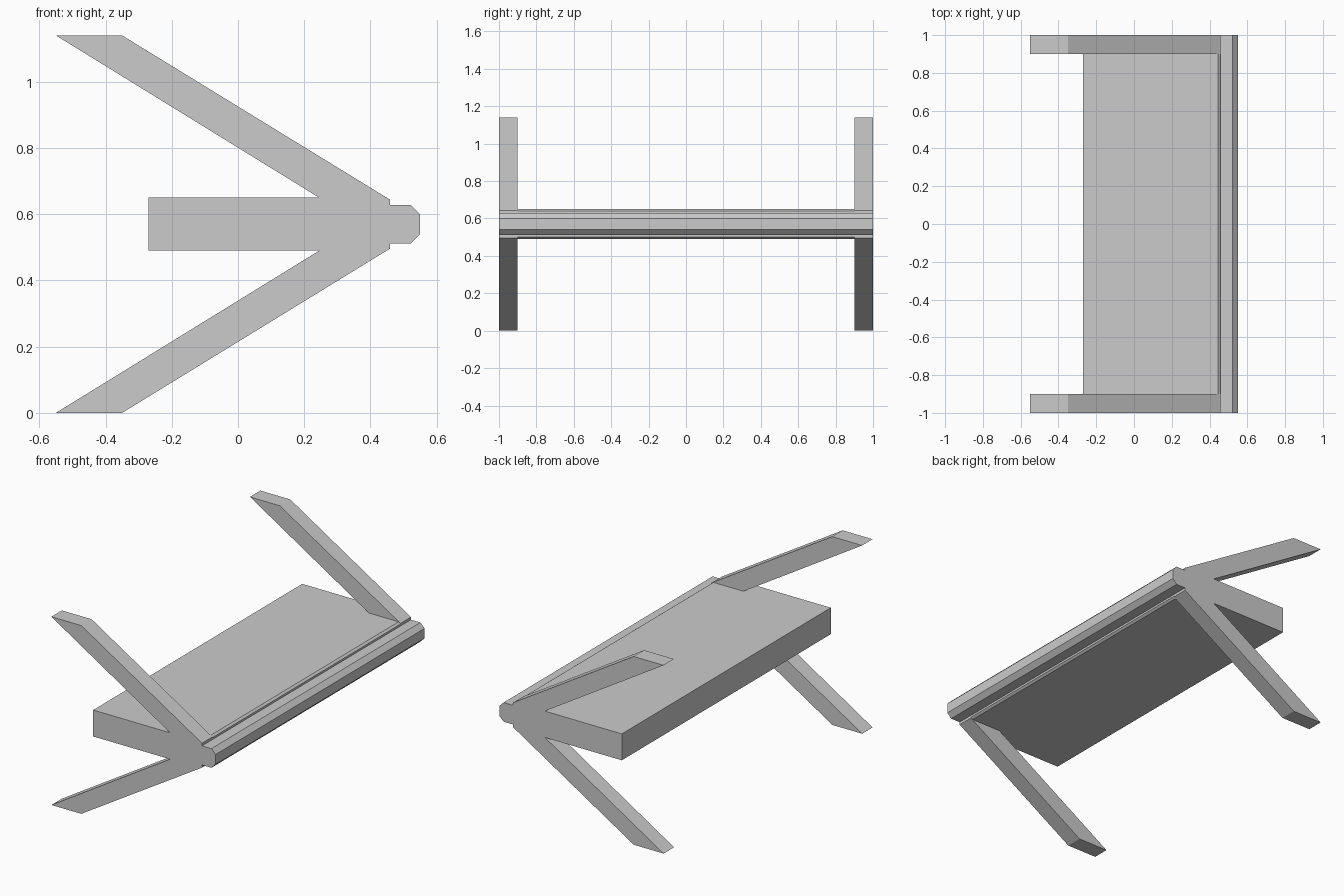
import bpy, bmesh

if "Cube" in bpy.data.objects:
    bpy.data.objects.remove(bpy.data.objects["Cube"])

MID = 0.57  # height of the horizontal symmetry plane


def extrude(name, profile, y0, y1):
    """Solid from an (x, z) profile swept along y."""
    bm = bmesh.new()
    face = bm.faces.new([bm.verts.new((x, y0, z)) for x, z in profile])
    swept = bmesh.ops.extrude_face_region(bm, geom=[face])["geom"]
    verts = [g for g in swept if isinstance(g, bmesh.types.BMVert)]
    bmesh.ops.translate(bm, verts=verts, vec=(0, y1 - y0, 0))
    bmesh.ops.recalc_face_normals(bm, faces=bm.faces)
    mesh = bpy.data.meshes.new(name)
    bm.to_mesh(mesh)
    bm.free()
    obj = bpy.data.objects.new(name, mesh)
    bpy.context.collection.objects.link(obj)
    return obj


def symmetric(upper):
    """Complete a profile given as (x, height above MID) by its lower mirror."""
    return [(x, MID + h) for x, h in upper] + [(x, MID - h) for x, h in reversed(upper)]


# Central slab with a small bevel towards the rail
extrude("slab", symmetric([(-0.27, 0.08), (0.446, 0.08), (0.459, 0.07)]), -1, 1)

# Chamfered rail along the edge
extrude("edge_rail", symmetric([(0.459, 0.058), (0.522, 0.058), (0.55, 0.03)]), -1, 1)

# Slanted arms above and legs below, at both ends
arm = [(-0.55, 0.57), (-0.35, 0.57), (0.459, 0.074), (0.459, 0), (0.375, 0)]
for part, sign in (("arm", 1), ("leg", -1)):
    profile = [(x, MID + sign * h) for x, h in arm]
    for end, y0 in (("front", -1), ("back", 0.9)):
        extrude(f"{end}_{part}", profile, y0, y0 + 0.1)
